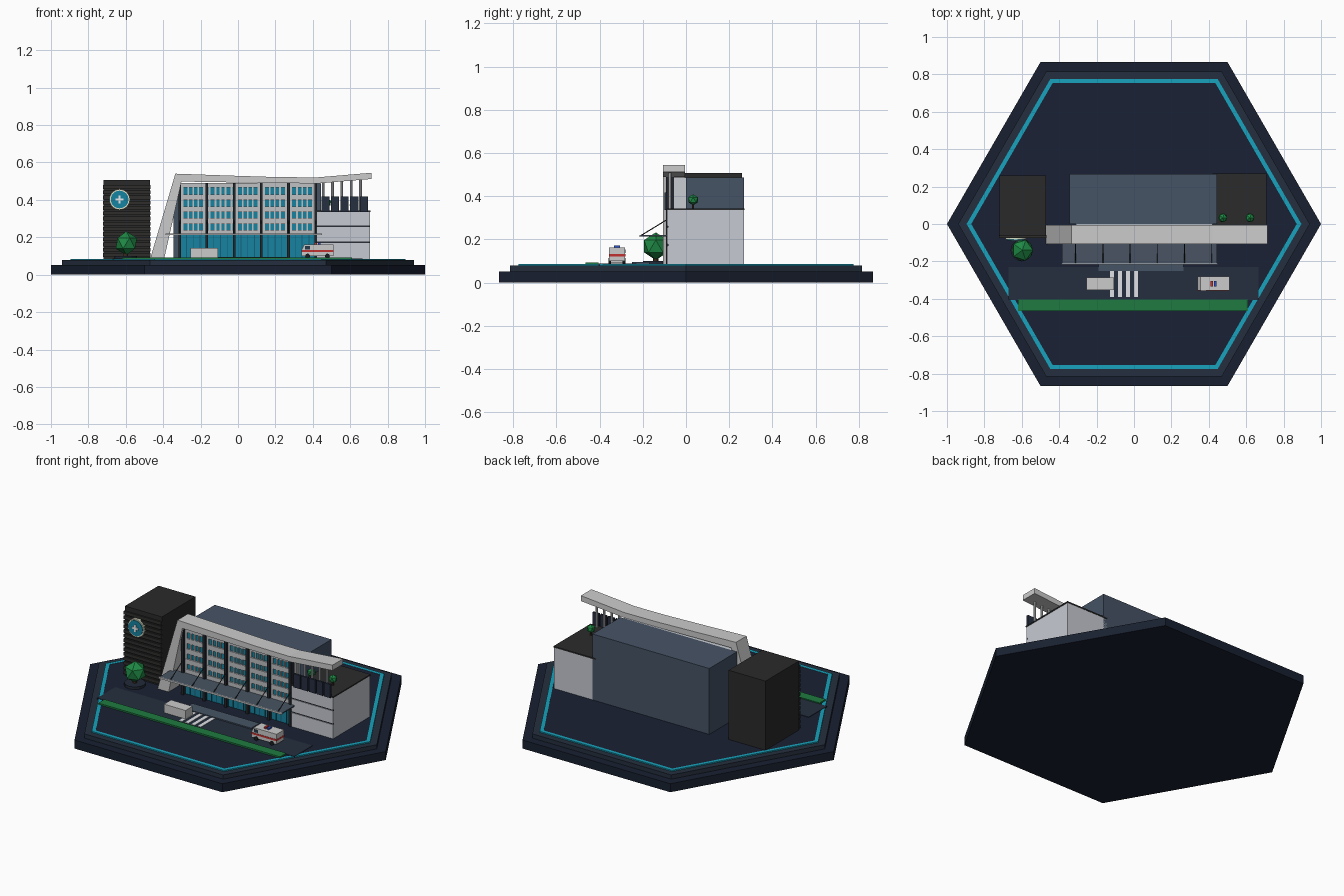
import bpy, bmesh, math
from mathutils import Vector

if "Cube" in bpy.data.objects:
    bpy.data.objects.remove(bpy.data.objects["Cube"])

MATS = {}
def mat(hexcol):
    if hexcol not in MATS:
        m = bpy.data.materials.new("colour_" + hexcol)
        rgb = [int(hexcol[i:i + 2], 16) / 255 for i in (0, 2, 4)]
        m.diffuse_color = [((c + 0.055) / 1.055) ** 2.4 if c > 0.04 else c / 12.92 for c in rgb] + [1]
        m.use_nodes = True
        m.node_tree.nodes["Principled BSDF"].inputs["Base Color"].default_value = m.diffuse_color
        MATS[hexcol] = m
    return MATS[hexcol]

def finish(name, bm, col):
    bmesh.ops.recalc_face_normals(bm, faces=bm.faces)
    me = bpy.data.meshes.new(name)
    bm.to_mesh(me)
    bm.free()
    ob = bpy.data.objects.new(name, me)
    bpy.context.collection.objects.link(ob)
    me.materials.append(mat(col))
    return ob

def boxes(name, spans, col):
    """One object from boxes given as (x0, x1, y0, y1, z0, z1)."""
    bm = bmesh.new()
    for x0, x1, y0, y1, z0, z1 in spans:
        vs = bmesh.ops.create_cube(bm, size=1)["verts"]
        for v in vs:
            v.co = ((x0 + x1) / 2 + v.co.x * (x1 - x0), (y0 + y1) / 2 + v.co.y * (y1 - y0),
                    (z0 + z1) / 2 + v.co.z * (z1 - z0))
    return finish(name, bm, col)

def rods(name, segs, r, col, n=8):
    """Cylinders between pairs of points."""
    bm = bmesh.new()
    for a, b in segs:
        a, b = Vector(a), Vector(b)
        vs = bmesh.ops.create_cone(bm, cap_ends=True, segments=n, radius1=r, radius2=r, depth=(b - a).length)["verts"]
        q = Vector((0, 0, 1)).rotation_difference(b - a)
        for v in vs:
            v.co = q @ v.co + (a + b) / 2
    return finish(name, bm, col)

def prism(name, pts, axis, lo, hi, col):
    """Extrude a 2D outline: axis 'z' uses (x, y), axis 'y' uses (x, z)."""
    bm = bmesh.new()
    put = (lambda p, h: (p[0], p[1], h)) if axis == 'z' else (lambda p, h: (p[0], h, p[1]))
    f = bm.faces.new([bm.verts.new(put(p, lo)) for p in pts])
    new = bmesh.ops.extrude_face_region(bm, geom=[f])["geom"]
    d = Vector((0, 0, hi - lo)) if axis == 'z' else Vector((0, hi - lo, 0))
    bmesh.ops.translate(bm, vec=d, verts=[v for v in new if isinstance(v, bmesh.types.BMVert)])
    return finish(name, bm, col)

def hexagon(r):
    return [(r * math.cos(i * math.pi / 3), r * math.sin(i * math.pi / 3)) for i in range(6)]

def bush(name, c, r, col="1F8A45"):
    bm = bmesh.new()
    bmesh.ops.create_icosphere(bm, subdivisions=1, radius=r)
    bmesh.ops.translate(bm, vec=c, verts=bm.verts)
    return finish(name, bm, col)

# stepped hexagonal base with a glowing inlay
prism("base_plate", hexagon(1.0), 'z', 0, 0.052, "182030")
prism("base_step", hexagon(0.94), 'z', 0.052, 0.078, "252F3E")
prism("deck", hexagon(0.87), 'z', 0.078, 0.084, "1A2133")
bm = bmesh.new()
rings = [[bm.verts.new((x, y, z)) for x, y in hexagon(r)] for r, z in
         ((0.895, 0.076), (0.895, 0.085), (0.87, 0.085), (0.87, 0.076))]
for k in range(4):
    for i in range(6):
        j = (i + 1) % 6
        bm.faces.new((rings[k][i], rings[k][j], rings[(k + 1) % 4][j], rings[(k + 1) % 4][i]))
finish("inlay_ring", bm, "17A2BC")

# road, crossing, lawn, entrance step
boxes("road", [(-0.67, 0.665, -0.405, -0.23, 0.08, 0.087)], "252F3F")
boxes("crossing_stripes", [(x - 0.011, x + 0.011, -0.39, -0.25, 0.085, 0.089)
                           for x in (-0.117, -0.075, -0.032, 0.01)], "E0E2E6")
boxes("lawn_strip", [(-0.62, 0.61, -0.465, -0.405, 0.08, 0.093)], "1E7A40")
boxes("entrance_step", [(-0.19, 0.265, -0.25, -0.17, 0.08, 0.094)], "465466")

# dark tower with front slats and round sign
boxes("tower", [(-0.72, -0.47, -0.065, 0.26, 0.08, 0.507)], "2A2A2A")
boxes("tower_slats", [(-0.722, -0.468, -0.074, -0.06, 0.095 + i * 0.028, 0.115 + i * 0.028)
                      for i in range(14)], "2E2D2C")
sx, sz = -0.633, 0.402
for nm, r, y, c in (("sign_rim", 0.055, -0.083, "DDE3C8"), ("sign_disc", 0.047, -0.087, "1583A0")):
    rods(nm, [((sx, -0.065, sz), (sx, y, sz))], r, c, 32)
boxes("sign_plus", [(sx - 0.021, sx + 0.021, -0.091, -0.085, sz - 0.006, sz + 0.006),
                    (sx - 0.006, sx + 0.006, -0.091, -0.085, sz - 0.021, sz + 0.021)], "E8EBEE")

# main block and glazed facade
boxes("main_block", [(-0.345, 0.445, 0.0, 0.268, 0.08, 0.487)], "465365")
boxes("facade_core", [(-0.31, 0.42, -0.055, 0.0, 0.08, 0.487)], "C9CDD3")
boxes("facade_glass", [(-0.308, 0.418, -0.07, -0.055, 0.084, 0.486)], "1684A0")
fins = [-0.312 + i * 0.1455 for i in range(6)]
boxes("facade_fins", [(x - 0.007, x + 0.007, -0.093, -0.055, 0.084, 0.49) for x in fins], "22262C")
grid = []
for z0, z1 in ((0.215, 0.24), (0.272, 0.302), (0.335, 0.365), (0.398, 0.428), (0.465, 0.49)):
    grid.append((fins[0], fins[-1], -0.079, -0.069, z0, z1))
for x in fins[:-1]:
    grid += [(x + 0.0075, x + 0.02, -0.078, -0.069, 0.22, 0.485), (x + 0.126, x + 0.138, -0.078, -0.069, 0.22, 0.485)]
    grid += [(x + 0.0728 + d - 0.0045, x + 0.0728 + d + 0.0045, -0.078, -0.069, 0.22, 0.485)
             for d in (-0.027, 0, 0.027)]
boxes("window_grid", grid, "BFC1C4")
boxes("lobby_mullions", [(x + 0.0364 * k - 0.002, x + 0.0364 * k + 0.002, -0.074, -0.069, 0.084, 0.215)
                         for x in fins[:-1] for k in (1, 2, 3)], "145F78")

# right wing with panel joints and dark roof
boxes("right_wing", [(0.42, 0.705, -0.082, 0.268, 0.08, 0.335)], "C6CAD2")
boxes("wing_panels", [(0.42, 0.705, -0.088, -0.08, z0, z1) for z0, z1 in
                      ((0.082, 0.17), (0.178, 0.254), (0.262, 0.335))], "C6CAD2")
boxes("wing_joints", [(0.42, 0.706, -0.084, -0.08, z, z + 0.008) for z in (0.17, 0.254)], "2A2E36")
boxes("wing_roof", [(0.42, 0.708, -0.09, 0.27, 0.335, 0.343)], "2B2B2B")
boxes("roof_screens", [(0.447 + i * 0.051, 0.49 + i * 0.051, -0.1, -0.088, 0.335, 0.418) for i in range(5)], "262E40")
rods("roof_columns", [((x, -0.075, 0.34), (x, -0.075, 0.515)) for x in (0.455, 0.505, 0.555, 0.605, 0.655)],
     0.007, "D0D3D6")
for i, x in enumerate((0.475, 0.62)):
    bush("roof_bush_%d" % i, (x, 0.033, 0.383), 0.026)
rods("bush_stems", [((x, 0.033, 0.34), (x, 0.033, 0.37)) for x in (0.475, 0.62)], 0.005, "4A3626")

# sweeping white frame: slanted leg plus roof
prism("white_frame", [(-0.47, 0.084), (-0.335, 0.54), (-0.05, 0.53), (0.2, 0.522), (0.42, 0.52), (0.715, 0.545),
                      (0.715, 0.512), (0.43, 0.488), (0.2, 0.49), (-0.302, 0.498), (-0.395, 0.084)],
      'y', -0.107, -0.005, "D9DADB")

# entrance canopy with hanging cables
boxes("entrance_canopy", [(-0.385, 0.445, -0.212, -0.085, 0.213, 0.219)], "485462")
boxes("canopy_edge", [(-0.388, 0.448, -0.216, -0.21, 0.211, 0.221)], "D5D8DB")
rods("canopy_cables", [((x, -0.208, 0.218), (x, -0.09, 0.29)) for x in fins], 0.0025, "2A2E34", 6)

# tree in round planter
rods("planter", [((-0.6, -0.14, 0.08), (-0.6, -0.14, 0.1))], 0.06, "222A38", 12)
rods("tree_trunk", [((-0.6, -0.14, 0.09), (-0.6, -0.14, 0.14))], 0.012, "4A3626")
bush("tree_crown", (-0.597, -0.14, 0.168), 0.064)

# vehicles
def wheels(name, xs):
    rods(name, [((x, y - 0.006, 0.1), (x, y + 0.006, 0.1)) for x in xs for y in (-0.353, -0.287)],
         0.013, "1A1C20", 12)

prism("ambulance_body", [(0.34, 0.1), (0.34, 0.132), (0.355, 0.162), (0.51, 0.162), (0.51, 0.1)],
      'y', -0.356, -0.282, "E2E3E5")
boxes("ambulance_stripe", [(0.339, 0.511, -0.3575, -0.2805, 0.12, 0.131)], "C23030")
boxes("ambulance_windows", [(x0, x1, -0.3575, -0.2805, 0.136, 0.154) for x0, x1 in ((0.358, 0.385),)], "26384A")
boxes("light_red", [(0.408, 0.422, -0.333, -0.305, 0.16, 0.172)], "D03030")
boxes("light_blue", [(0.428, 0.442, -0.333, -0.305, 0.16, 0.172)], "2C55C8")
wheels("ambulance_wheels", (0.372, 0.478))
boxes("van_body", [(-0.253, -0.107, -0.354, -0.286, 0.09, 0.142)], "DCDDDF")
